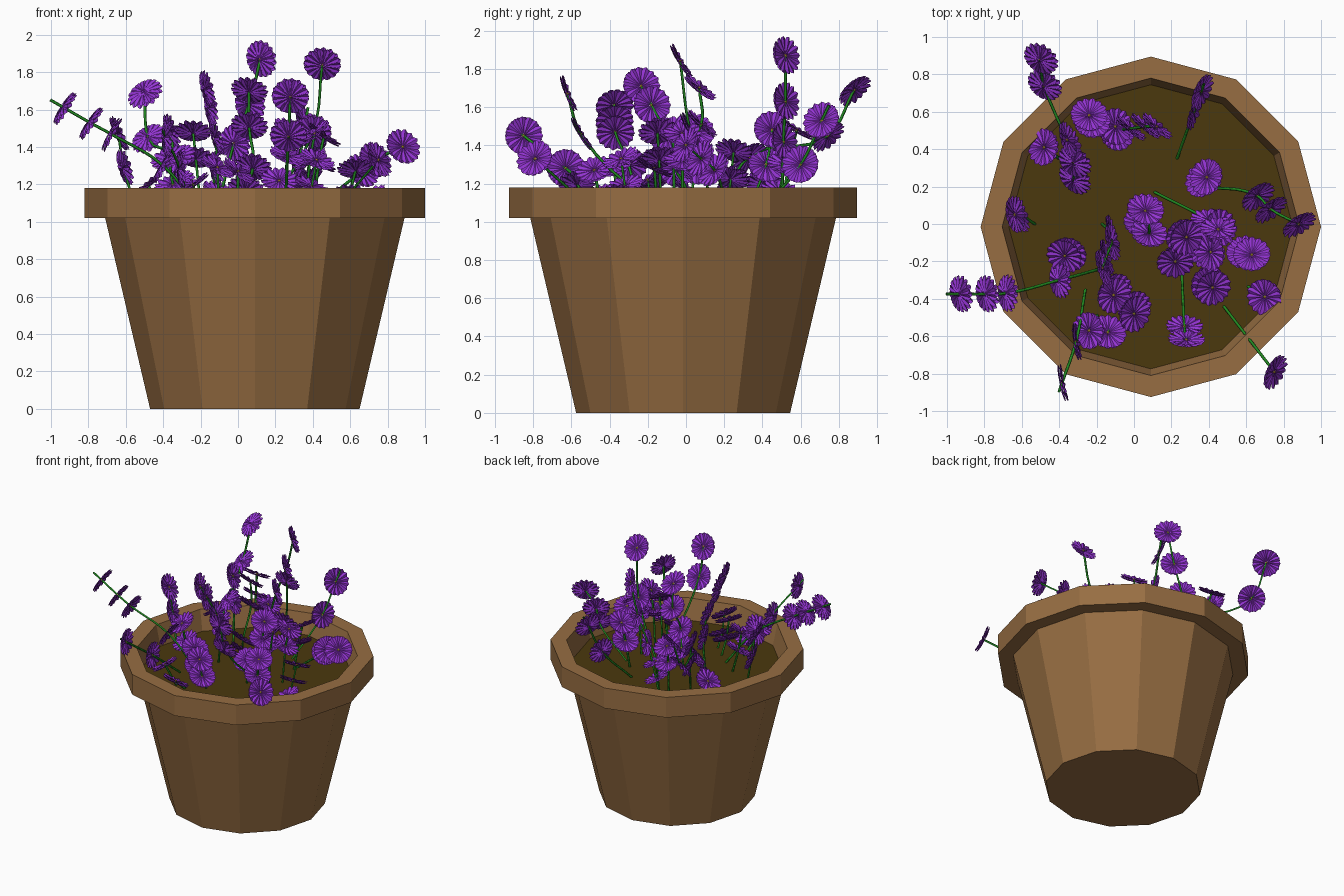
import bpy, bmesh, math, random
from mathutils import Vector

if "Cube" in bpy.data.objects:
    bpy.data.objects.remove(bpy.data.objects["Cube"])

random.seed(4)
CX, CY = 0.09, -0.015


def material(name, rgb):
    m = bpy.data.materials.new(name)
    m.diffuse_color = (*rgb, 1)
    m.use_nodes = True
    m.node_tree.nodes["Principled BSDF"].inputs["Base Color"].default_value = m.diffuse_color
    return m


POT = material("clay", (0.31, 0.155, 0.055))
SOIL = material("earth", (0.07, 0.04, 0.004))
PETAL = material("purple", (0.30, 0.035, 0.66))
YOLK = material("yellow", (0.8, 0.5, 0.05))
GREEN = material("green", (0.015, 0.25, 0.015))


def add(name, data, *mats):
    ob = bpy.data.objects.new(name, data)
    bpy.context.collection.objects.link(ob)
    for m in mats:
        data.materials.append(m)
    return ob


def lathe(name, profile, mat, sides=12):
    """Twelve-sided faceted revolve, both profile ends capped."""
    bm = bmesh.new()
    rings = [[bm.verts.new((CX + r * math.cos(2 * math.pi * i / sides),
                            CY + r * math.sin(2 * math.pi * i / sides), z))
              for i in range(sides)] for r, z in profile]
    for a, b in zip(rings, rings[1:]):
        for i in range(sides):
            j = (i + 1) % sides
            bm.faces.new((a[i], a[j], b[j], b[i]))
    bm.faces.new(rings[0][::-1])
    bm.faces.new(rings[-1])
    me = bpy.data.meshes.new(name)
    bm.to_mesh(me)
    bm.free()
    return add(name, me, mat)


# Pot with overhanging rim, and the soil surface inside it
lathe("pot", [(0.56, 0), (0.80, 1.02), (0.91, 1.02), (0.91, 1.18),
              (0.795, 1.18), (0.755, 1.0)], POT)
lathe("soil", [(0.755, 1.0), (0.76, 1.02)], SOIL)


# Shared flower head: two layers of creased petals and a small yellow centre
def flower_mesh(petals=15):
    bm = bmesh.new()

    def petal(a, lift, scale):
        c, s = math.cos(a), math.sin(a)

        def pt(r, side, z):
            r, side = r * scale, side * scale
            return bm.verts.new((r * c - side * s, r * s + side * c, z + lift))
        mid = [pt(0.004, 0, 0), pt(0.05, 0, 0.008), pt(0.102, 0, 0.014)]
        for sgn in (-1, 1):
            edge = [pt(0.05, sgn * 0.013, 0), pt(0.08, sgn * 0.0185, 0.004),
                    pt(0.096, sgn * 0.013, 0.008)]
            for q in ((mid[0], edge[0], mid[1]),
                      (mid[1], edge[0], edge[1], mid[2]),
                      (edge[1], edge[2], mid[2])):
                bm.faces.new(q if sgn < 0 else q[::-1])

    for k in range(petals):
        a = 2 * math.pi * k / petals
        petal(a, 0.003 * (k % 2), 1.0)
        petal(a + math.pi / petals, -0.012, 0.98)
    before = set(bm.faces)
    bmesh.ops.create_icosphere(bm, subdivisions=1, radius=0.009)
    for f in bm.faces:
        f.material_index = 0 if f in before else 1
    me = bpy.data.meshes.new("flower_head")
    bm.to_mesh(me)
    bm.free()
    me.materials.append(PETAL)
    me.materials.append(YOLK)
    return me


HEAD = flower_mesh()


def head(p, facing, jitter):
    n = Vector(facing).normalized()
    n += Vector([random.uniform(-jitter, jitter) for _ in range(3)])
    ob = bpy.data.objects.new("flower_head", HEAD)
    bpy.context.collection.objects.link(ob)
    ob.location = p
    ob.rotation_euler = n.to_track_quat('Z', 'Y').to_euler()


def stalk(facing, *path, tip=0.0, jitter=0.1):
    """Curved stem through the path points, with a head on all but the first."""
    pts = [Vector(p) for p in path]
    for p in pts[1:]:
        head(p, facing, jitter)
    if tip:
        pts.append(pts[-1] + (pts[-1] - pts[-2]).normalized() * tip)
    cu = bpy.data.curves.new("stem", 'CURVE')
    cu.dimensions = '3D'
    cu.bevel_depth = 0.008
    cu.bevel_resolution = 0
    cu.resolution_u = 5
    sp = cu.splines.new('BEZIER')
    sp.bezier_points.add(len(pts) - 1)
    for b, p in zip(sp.bezier_points, pts):
        b.co = p
        b.handle_left_type = b.handle_right_type = 'AUTO'
    add("stem", cu, GREEN)


# Tall stems at the back and centre
stalk((.6, .75, .15), (-.12, .5, 1.02), (-.02, .51, 1.42), (.06, .52, 1.63), (.12, .52, 1.87))
stalk((.1, .8, .5), (.11, .17, 1.02), (.40, .02, 1.48), (.45, -.03, 1.84))
stalk((.1, .65, .7), (.02, .0, 1.02), (.04, 0, 1.17), (.08, -.05, 1.29),
      (.06, .08, 1.51), (.06, .07, 1.70))
stalk((1, .3, .2), (-.17, 0, 1.02), (-.12, -.05, 1.28), (-.12, -.10, 1.45),
      (-.15, -.18, 1.61), (-.17, -.235, 1.71))
# Stems leaning out over the rim
stalk((.5, .55, -.6), (-.31, .18, 1.02), (-.32, .24, 1.2), (-.32, .33, 1.34),
      (-.48, .74, 1.45), (-.5, .88, 1.69))
stalk((.85, .1, -.5), (-.18, -.24, 1.02), (-.40, -.30, 1.30), (-.68, -.37, 1.47),
      (-.79, -.375, 1.53), (-.93, -.375, 1.61), tip=.085)
stalk((.9, .2, .35), (-.53, 0, 1.02), (-.61, .05, 1.29), (-.64, .05, 1.47))
stalk((1, .2, .1), (-.26, -.35, 1.05), (-.31, -.63, 1.28), (-.385, -.85, 1.45), tip=.06)
stalk((0, .8, .45), (.25, -.1, 1.02), (.27, -.55, 1.46), (.28, -.62, 1.67))
stalk((.85, -.5, .35), (.48, -.44, 1.02), (.75, -.79, 1.33))
stalk((.45, -.65, .4), (.38, .2, 1.05), (.66, .15, 1.27), (.73, .08, 1.33), (.88, 0, 1.40))
stalk((.9, -.3, .3), (.23, .35, 1.02), (.32, .60, 1.30), (.36, .71, 1.53), tip=.09)
stalk((.9, .3, .4), (-.25, .3, 1.02), (-.33, .42, 1.30), (-.36, .45, 1.48))

# Short stems with heads opening upward, some carrying a lower second head
LOW = [(-.10, .52, 1.30), (-.24, .58, 1.48), (-.48, .41, 1.20), (.39, .25, 1.37),
       (.63, -.165, 1.28), (.70, -.39, 1.14), (-.37, -.17, 1.34), (-.11, -.38, 1.29),
       (-.24, -.57, 1.20), (0, -.48, 1.27), (.42, -.34, 1.33), (.41, -.15, 1.47),
       (.28, -.07, 1.49), (-.14, -.58, 1.10), (.22, -.20, 1.22), (.46, -.02, 1.46)]
for x, y, z in LOW:
    a = random.uniform(0, 2 * math.pi)
    base = (x * 0.85 + .01, y * 0.85, 1.01)
    path = [base, (x, y, z)]
    if z > 1.25:
        path.insert(1, (x * 0.94, y * 0.94, z - 0.14))
    stalk((.6 * math.cos(a), .6 * math.sin(a), .9), *path)
